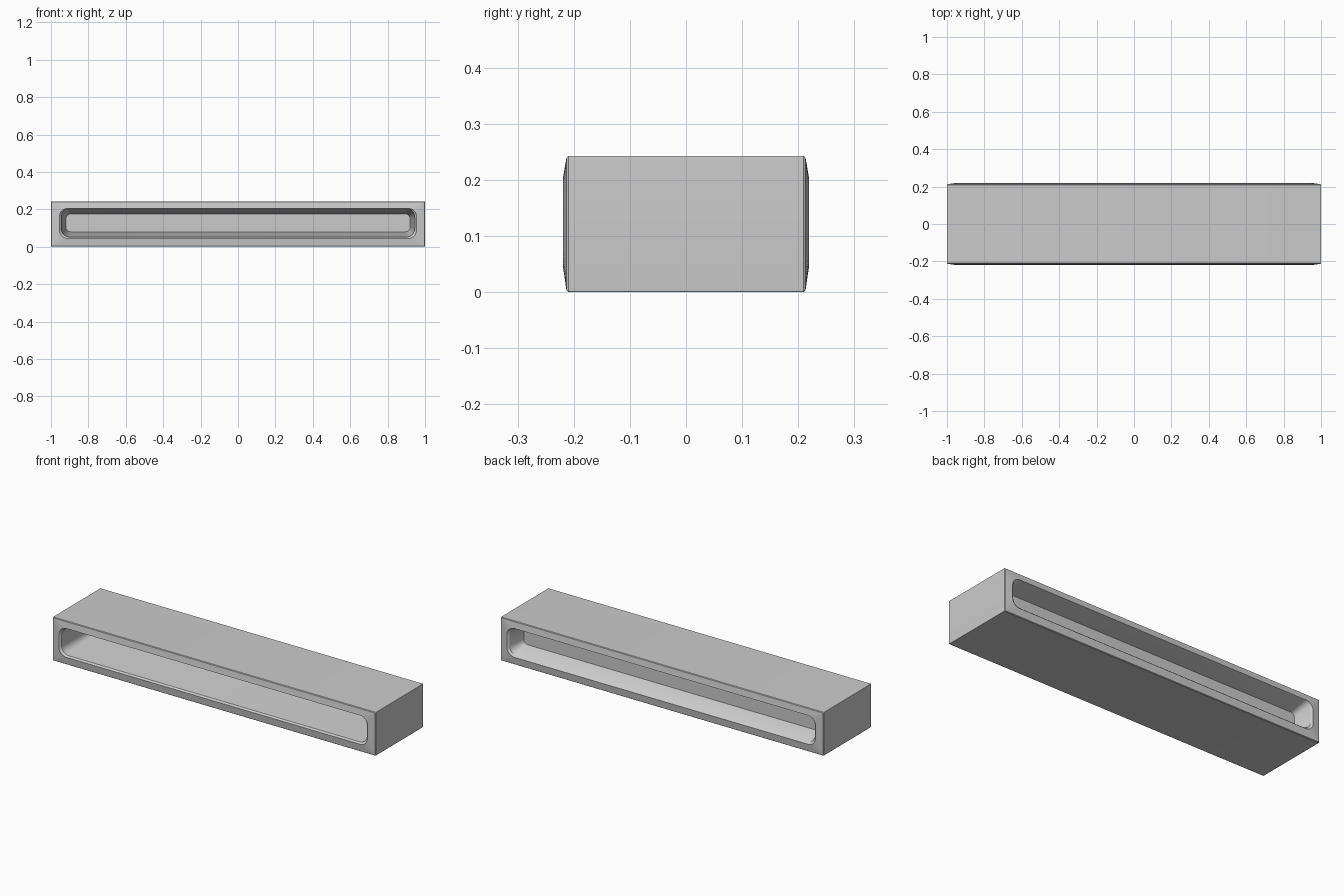
import bpy, bmesh, math

if "Cube" in bpy.data.objects:
    bpy.data.objects.remove(bpy.data.objects["Cube"])


def rounded_loop(bm, y, half_w, z0, z1, r, n=8):
    """Rounded rectangle of vertices in the plane at depth y."""
    loop = []
    corners = [(half_w - r, z1 - r, 0), (-half_w + r, z1 - r, 90),
               (-half_w + r, z0 + r, 180), (half_w - r, z0 + r, 270)]
    for cx, cz, start in corners:
        for i in range(n + 1):
            a = math.radians(start + 90 * i / n)
            loop.append(bm.verts.new((cx + r * math.cos(a), y, cz + r * math.sin(a))))
    return loop


# Sections from the deep front recess, around the shell, to the shallow back recess
# (depth y, half width, bottom z, top z, corner radius)
sections = [
    (0.09, 0.92, 0.08, 0.175, 0.025),
    (-0.21, 0.945, 0.052, 0.202, 0.045),
    (-0.219, 0.955, 0.044, 0.205, 0.045),
    (-0.213, 0.997, 0.003, 0.24, 0.003),
    (-0.209, 1.0, 0.0, 0.243, 0.003),
    (0.209, 1.0, 0.0, 0.243, 0.003),
    (0.213, 0.997, 0.003, 0.24, 0.003),
    (0.219, 0.955, 0.044, 0.205, 0.045),
    (0.21, 0.945, 0.052, 0.202, 0.045),
    (0.12, 0.92, 0.08, 0.175, 0.025),
]

bm = bmesh.new()
loops = [rounded_loop(bm, *s) for s in sections]
for a, b in zip(loops, loops[1:]):
    for i in range(len(a)):
        j = (i + 1) % len(a)
        bm.faces.new((a[i], a[j], b[j], b[i]))

# Recess walls
bm.faces.new(loops[0])
bm.faces.new(loops[-1])
bmesh.ops.recalc_face_normals(bm, faces=bm.faces)

mesh = bpy.data.meshes.new("recessed_shell")
bm.to_mesh(mesh)
bm.free()
shell = bpy.data.objects.new("recessed_shell", mesh)
bpy.context.collection.objects.link(shell)
bpy.context.view_layer.objects.active = shell
shell.select_set(True)
bpy.ops.object.shade_smooth_by_angle(angle=math.radians(30))
